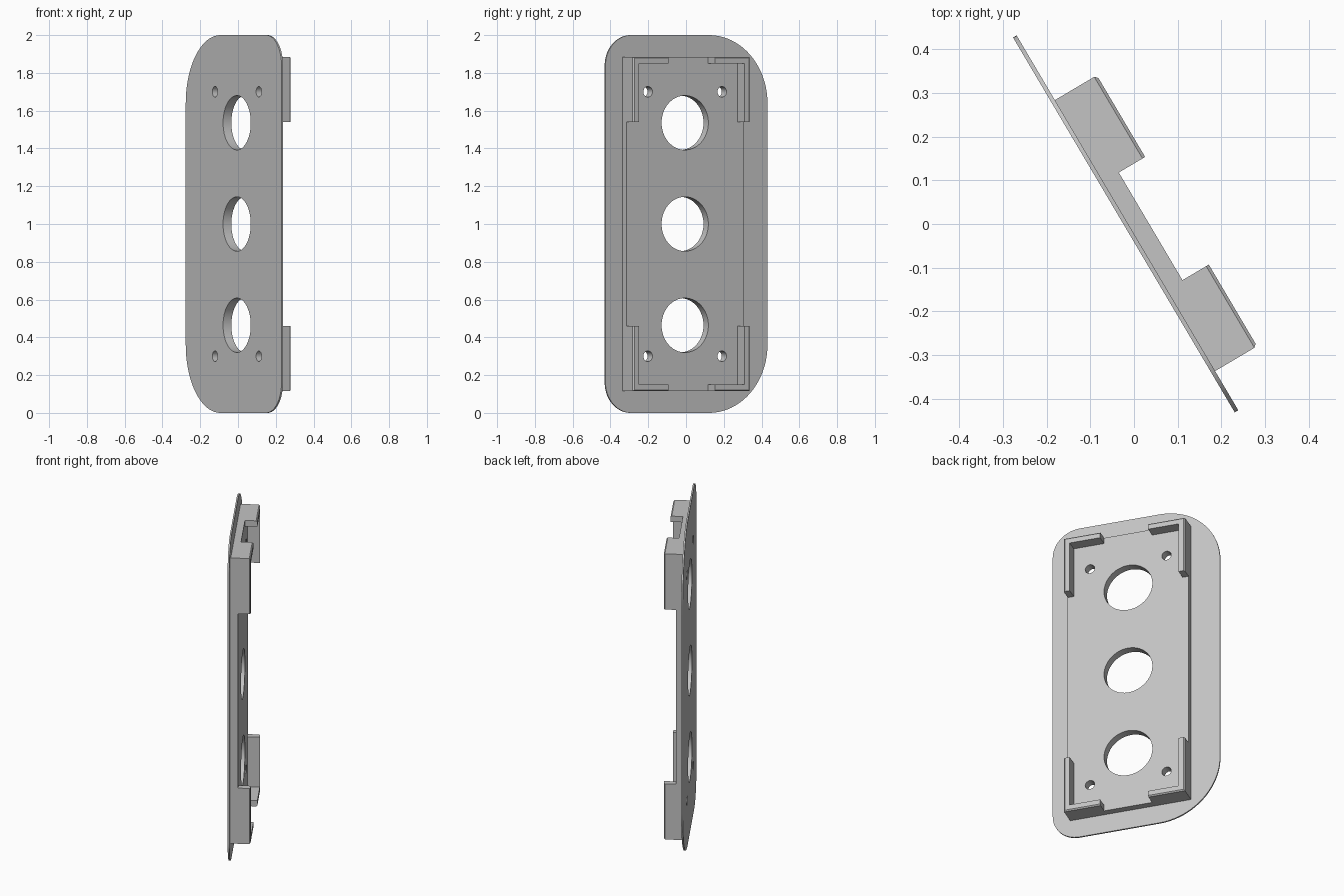
import bpy, bmesh, math
from mathutils import Matrix, Vector

cube = bpy.data.objects.get("Cube")
if cube:
    bpy.data.objects.remove(cube, do_unlink=True)

# One light grey for everything
grey = bpy.data.materials.new("light_grey")
grey.use_nodes = True
colour = (0.55, 0.55, 0.55, 1)
grey.diffuse_color = colour
grey.node_tree.nodes["Principled BSDF"].inputs["Base Color"].default_value = colour

# Panel frame: local x runs along the width, y is up, z points out of the back
turn = math.radians(30.6)
across = Vector((-math.sin(turn), math.cos(turn), 0))
up = Vector((0, 0, 1))
FRAME = Matrix((across, up, across.cross(up))).transposed().to_4x4()

BLOCK_X, HALF_W, HALF_H = -0.024, 0.36, 0.885
BACK, SEAT, FLOOR, RIM = -0.021, -0.0115, 0.03, 0.1


def prism(name, outline, low, high, chamfer=None):
    """Extrude an outline; chamfer(edge) picks the edges to bevel."""
    bm = bmesh.new()
    face = bm.faces.new([bm.verts.new((x, y, low)) for x, y in outline])
    top = bmesh.ops.extrude_face_region(bm, geom=[face])["geom"]
    verts = [v for v in top if isinstance(v, bmesh.types.BMVert)]
    bmesh.ops.translate(bm, verts=verts, vec=(0, 0, high - low))
    bmesh.ops.recalc_face_normals(bm, faces=bm.faces)
    if chamfer:
        bmesh.ops.bevel(bm, geom=[e for e in bm.edges if chamfer(e)], offset=0.007,
                        segments=1, affect='EDGES')
    bm.transform(FRAME)
    mesh = bpy.data.meshes.new(name)
    bm.to_mesh(mesh)
    bm.free()
    mesh.materials.append(grey)
    obj = bpy.data.objects.new(name, mesh)
    bpy.context.collection.objects.link(obj)
    return obj


def arc(cx, cy, r, start, end, steps):
    return [(cx + r * math.cos(math.radians(start + (end - start) * i / steps)),
             cy + r * math.sin(math.radians(start + (end - start) * i / steps)))
            for i in range(steps + 1)]


def rectangle(x0, x1, y0, y1):
    return [(x0, y0), (x1, y0), (x1, y1), (x0, y1)]


# Face plate: broad corners on one side, tight corners on the other
left, right, wide, tight = -0.488, 0.508, 0.36, 0.16
plate = prism("face_plate",
              arc(right - wide, wide, wide, -90, 0, 20)
              + arc(right - wide, 2 - wide, wide, 0, 90, 20)
              + arc(left + tight, 2 - tight, tight, 90, 180, 14)
              + arc(left + tight, tight, tight, 180, 270, 14), BACK, SEAT)

# Raised mounting block
block = prism("mounting_block",
              rectangle(BLOCK_X - HALF_W, BLOCK_X + HALF_W, 1 - HALF_H, 1 + HALF_H),
              SEAT, FLOOR)

# Drill three large openings and four screw holes through plate and block
holes = [(BLOCK_X, 1 + s * 0.536, 0.144, 48) for s in (-1, 0, 1)]
holes += [(BLOCK_X + sx * 0.228, 1 + sy * 0.7, 0.028, 24)
          for sx in (-1, 1) for sy in (-1, 1)]
for x, y, r, sides in holes:
    cutter = prism("hole_cutter", arc(x, y, r, 0, 360, sides)[:-1], -0.2, 0.2)
    cutter.hide_render = True
    for part in (plate, block):
        cut = part.modifiers.new("hole", 'BOOLEAN')
        cut.operation, cut.solver, cut.object = 'DIFFERENCE', 'EXACT', cutter
        bpy.context.view_layer.objects.active = part
        bpy.ops.object.modifier_apply(modifier=cut.name)
    bpy.data.objects.remove(cutter, do_unlink=True)


# L-shaped corner clips, chamfered along their outer top edges
def outer_rim(edge):
    a, b = (v.co for v in edge.verts)
    if min(a.z, b.z) < RIM - 0.001:
        return False
    on_side = all(abs(abs(p.x - BLOCK_X) - HALF_W) < 0.001 for p in (a, b))
    on_end = all(abs(abs(p.y - 1) - HALF_H) < 0.001 for p in (a, b))
    return on_side or on_end


wall, arm_x, arm_y = 0.036, 0.217, 0.345
for sx, side in ((-1, "near"), (1, "far")):
    for sy, level in ((-1, "lower"), (1, "upper")):
        shape = [(0, 0), (arm_x, 0), (arm_x, wall), (wall, wall), (wall, arm_y), (0, arm_y)]
        outline = [(BLOCK_X + sx * (HALF_W - x), 1 + sy * (HALF_H - y)) for x, y in shape]
        prism(f"{level}_{side}_corner_clip", outline, FLOOR, RIM, outer_rim)

# Smooth the rounded edges, keep the corners sharp
bpy.ops.object.select_all(action='DESELECT')
for obj in bpy.context.collection.objects:
    if obj.type == 'MESH' and grey.name in obj.data.materials:
        obj.select_set(True)
        bpy.context.view_layer.objects.active = obj
bpy.ops.object.shade_smooth_by_angle(angle=math.radians(30))
